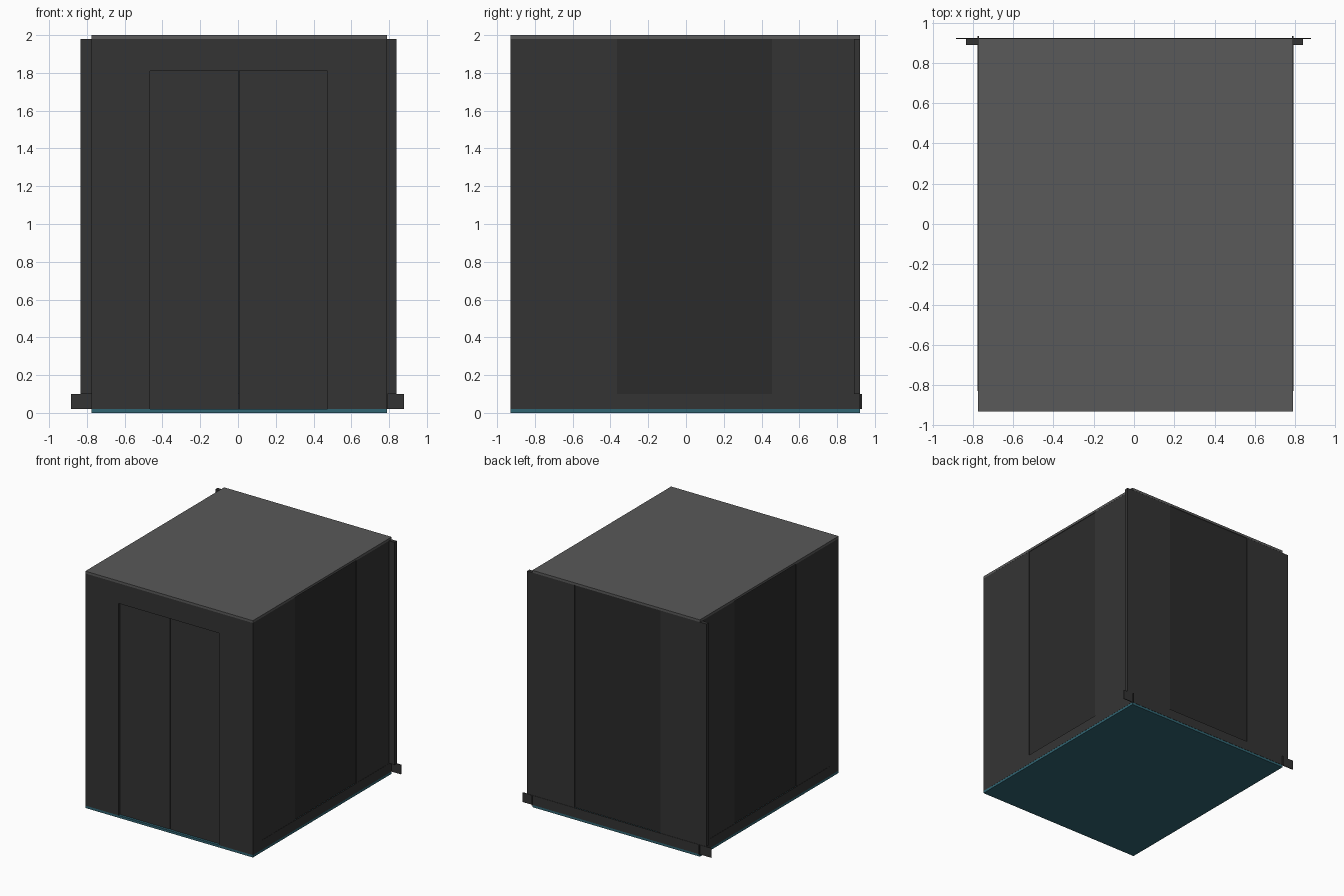
import bpy

if "Cube" in bpy.data.objects:
    bpy.data.objects.remove(bpy.data.objects["Cube"])

# Lift cabin: floor, roof, wall panels, skirting, door front
XL, XR = -0.775, 0.79      # outer side faces
YF, YB = -0.93, 0.922      # front and back faces
Z0, ZK, ZH, Z1 = 0.02, 0.10, 1.81, 1.98
T = 0.03                   # panel thickness
REC = 0.006                # recess of the middle panels


def material(name, rgb):
    m = bpy.data.materials.new(name)
    m.diffuse_color = (*rgb, 1)
    m.use_nodes = True
    m.node_tree.nodes["Principled BSDF"].inputs["Base Color"].default_value = m.diffuse_color
    return m


steel = material("dark_steel", (0.034, 0.034, 0.034))
accent = material("black_steel", (0.024, 0.024, 0.024))
ceiling = material("ceiling_grey", (0.10, 0.10, 0.10))
teal = material("teal_floor", (0.03, 0.13, 0.17))


def box(name, x, y, z, mat):
    bpy.ops.mesh.primitive_cube_add(
        size=1, location=[(a + b) / 2 for a, b in (x, y, z)])
    o = bpy.context.object
    o.name = name
    o.scale = [b - a for a, b in (x, y, z)]
    bpy.ops.object.transform_apply(location=False, rotation=False, scale=True)
    o.data.materials.append(mat)
    return o


# Floor and roof slabs
box("floor", (XL, XR), (YF, YB), (0, Z0), teal)
box("roof", (XL, XR), (YF, YB), (Z1, 2.0), ceiling)

# Side walls: three panels each, the middle one darker and set in
ys = [-0.79, -0.365, 0.455, 0.89]
for side, face, s in (("left", XL, 1), ("right", XR, -1)):
    for i, part in enumerate(("front", "middle", "rear")):
        mid = i == 1
        outer = face + s * (REC if mid else 0.001)
        x = sorted((outer, face + s * T))
        box(f"{side}_wall_{part}", x, (ys[i], ys[i + 1]), (ZK, Z1),
            accent if mid else steel)
    # Skirting strip along the side wall
    box(f"{side}_skirting", sorted((face - s * 0.001, face + s * 0.005)),
        (-0.83, 0.933), (Z0, ZK), steel)

# Back wall: three panels, running past the side walls
xs = [-0.835, -0.405, 0.395, 0.84]
for i, part in enumerate(("left", "middle", "right")):
    mid = i == 1
    box(f"back_wall_{part}", (xs[i], xs[i + 1]),
        (0.89, YB - (REC if mid else 0.001)), (ZK, Z1),
        accent if mid else steel)
box("back_skirting", (-0.883, 0.88), (0.918, 0.924), (Z0, ZK), steel)

# Door front: jambs, header and two sliding leaves set back a little
box("left_jamb", (XL, -0.465), (YF, -0.79), (Z0, ZH), steel)
box("right_jamb", (0.475, XR), (YF, -0.79), (Z0, ZH), steel)
box("door_header", (XL, XR), (YF, -0.79), (ZH, Z1), steel)
for name, x in (("left_door", (-0.465, 0.003)), ("right_door", (0.005, 0.475))):
    box(name, x, (YF + 0.02, YF + 0.05), (Z0, ZH), steel)
